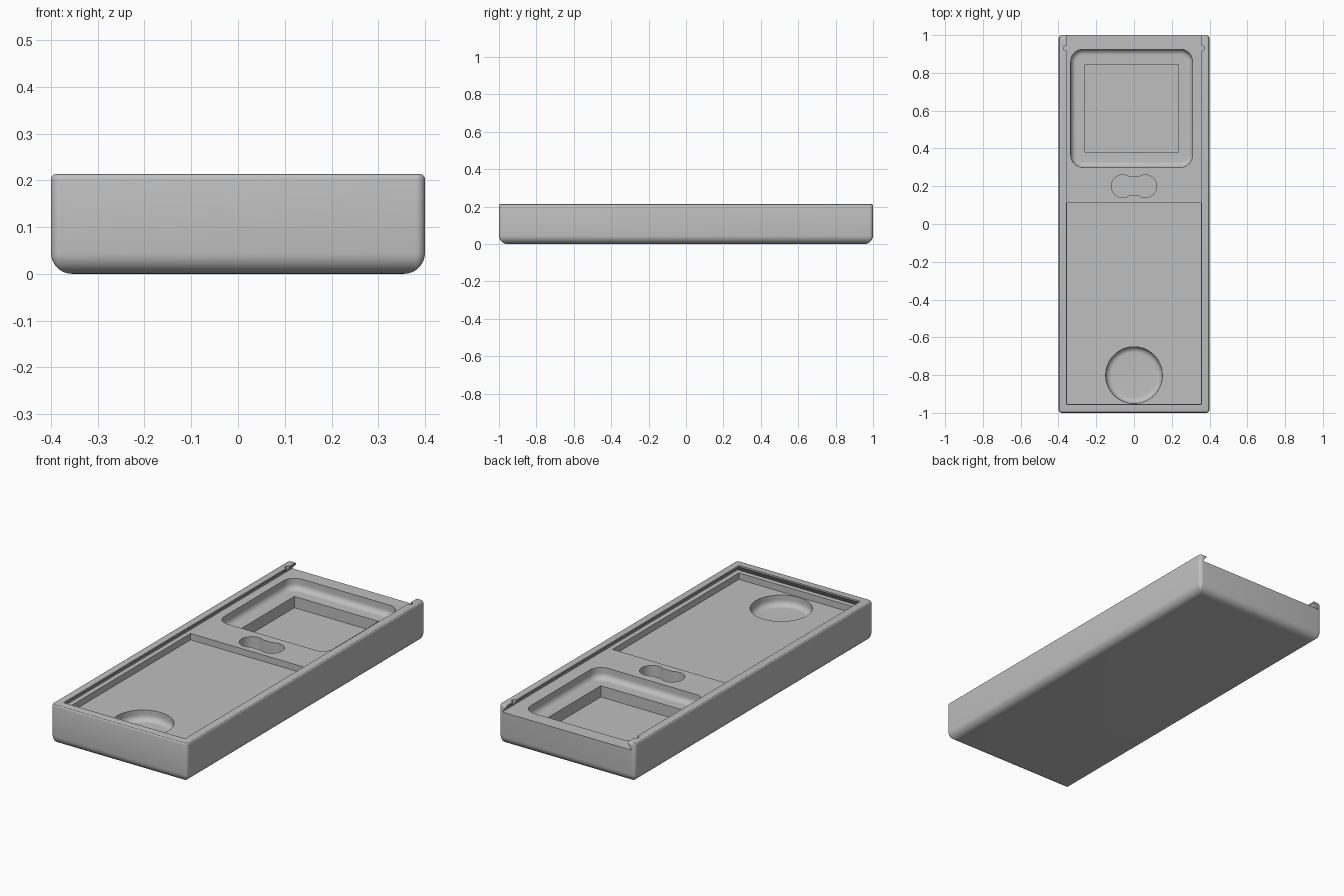
import bpy, bmesh, math

if "Cube" in bpy.data.objects:
    bpy.data.objects.remove(bpy.data.objects["Cube"], do_unlink=True)

gray = bpy.data.materials.new("plain_gray")
gray.use_nodes = True
GRAY = (0.52, 0.52, 0.52, 1)
gray.diffuse_color = GRAY
gray.node_tree.nodes["Principled BSDF"].inputs["Base Color"].default_value = GRAY


def rounded_rect(x0, x1, y0, y1, r, seg):
    """Outline of a rectangle with round corners, counter-clockwise."""
    if seg == 0:
        return [(x1, y1), (x0, y1), (x0, y0), (x1, y0)]
    pts = []
    corners = [(x1 - r, y1 - r), (x0 + r, y1 - r), (x0 + r, y0 + r), (x1 - r, y0 + r)]
    for k, (cx, cy) in enumerate(corners):
        for i in range(seg + 1):
            a = math.pi / 2 * (k + i / seg)
            pts.append((cx + r * math.cos(a), cy + r * math.sin(a)))
    return pts


def fillet(z, r, n=8):
    """Inset and height steps of a rounded bottom edge."""
    steps = [math.pi / 2 * i / n for i in range(n + 1)]
    return [(r - r * math.sin(a), z + r - r * math.cos(a)) for a in steps]


def loft(name, box, r, seg, levels):
    """Closed solid through inset copies of one rounded rectangle."""
    x0, x1, y0, y1 = box
    bm = bmesh.new()
    rings = []
    for inset, z in levels:
        outline = rounded_rect(x0 + inset, x1 - inset, y0 + inset, y1 - inset,
                               max(r - inset, 0.002), seg)
        rings.append([bm.verts.new((x, y, z)) for x, y in outline])
    n = len(rings[0])
    for a, b in zip(rings, rings[1:]):
        for i in range(n):
            j = (i + 1) % n
            bm.faces.new((a[i], a[j], b[j], b[i]))
    bm.faces.new(rings[0][::-1])
    bm.faces.new(rings[-1])
    bmesh.ops.remove_doubles(bm, verts=bm.verts, dist=1e-5)
    bmesh.ops.recalc_face_normals(bm, faces=bm.faces)
    mesh = bpy.data.meshes.new(name)
    bm.to_mesh(mesh)
    bm.free()
    mesh.materials.append(gray)
    ob = bpy.data.objects.new(name, mesh)
    bpy.context.collection.objects.link(ob)
    return ob


def disc(x, y, r):
    return (x - r, x + r, y - r, y + r)


TOP, FLOOR, OVER = 0.213, 0.174, 0.19

# Outer shell: wide rounding below, fine rounding above
top_edge = [(0.01 * (1 - math.cos(a)), TOP - 0.01 + 0.01 * math.sin(a))
            for a in (0, math.pi / 6, math.pi / 3, math.pi / 2)]
case = loft("case_body", (-0.4, 0.4, -1, 1), 0.02, 6, fillet(0, 0.045) + top_edge)

cutters = [
    # Dovetail channel for a sliding lid, open at the back
    loft("lid_channel", (-0.357, 0.357, -0.955, 1.1), 0, 0,
         [(-0.024, FLOOR), (0, 0.205), (0, 0.25)]),
    # Long shallow tray
    loft("long_tray", (-0.356, 0.356, -0.953, 0.11), 0, 0, [(0, 0.14), (0, OVER)]),
    # Round dish in the tray
    loft("round_dish", disc(0, -0.8, 0.15), 0.15, 16,
         fillet(0.085, 0.03) + [(0, OVER - 0.01)]),
    # Square tray with a deeper square well
    loft("square_tray", (-0.335, 0.31, 0.3, 0.925), 0.065, 8,
         fillet(0.116, 0.03) + [(0, OVER)]),
    loft("square_well", (-0.26, 0.235, 0.38, 0.845), 0, 0, [(0, 0.056), (0, 0.18)]),
    # Waisted finger slot
    loft("slot_middle", (-0.04, 0.04, 0.15, 0.25), 0, 0, [(0, 0.09), (0, 0.195)]),
]
for side in (-1, 1):
    cutters.append(loft("slot_end", disc(side * 0.06, 0.2, 0.06), 0.06, 10,
                        [(0, 0.095), (0, OVER)]))
    # Lid catch notches in the lips
    cutters.append(loft("catch_notch", disc(side * 0.36, 0.93, 0.013), 0.013, 4,
                        [(0, 0.185), (0, 0.24)]))

bpy.context.view_layer.objects.active = case
for cutter in cutters:
    cutter.hide_render = True
    mod = case.modifiers.new(cutter.name, "BOOLEAN")
    mod.operation = "DIFFERENCE"
    mod.solver = "EXACT"
    mod.object = cutter
    bpy.ops.object.modifier_apply(modifier=mod.name)
    bpy.data.objects.remove(cutter, do_unlink=True)

# Smooth the rounded edges, keep the cut edges crisp
for ob in bpy.context.selected_objects:
    ob.select_set(False)
case.select_set(True)
bpy.ops.object.shade_smooth_by_angle(angle=math.radians(30))
